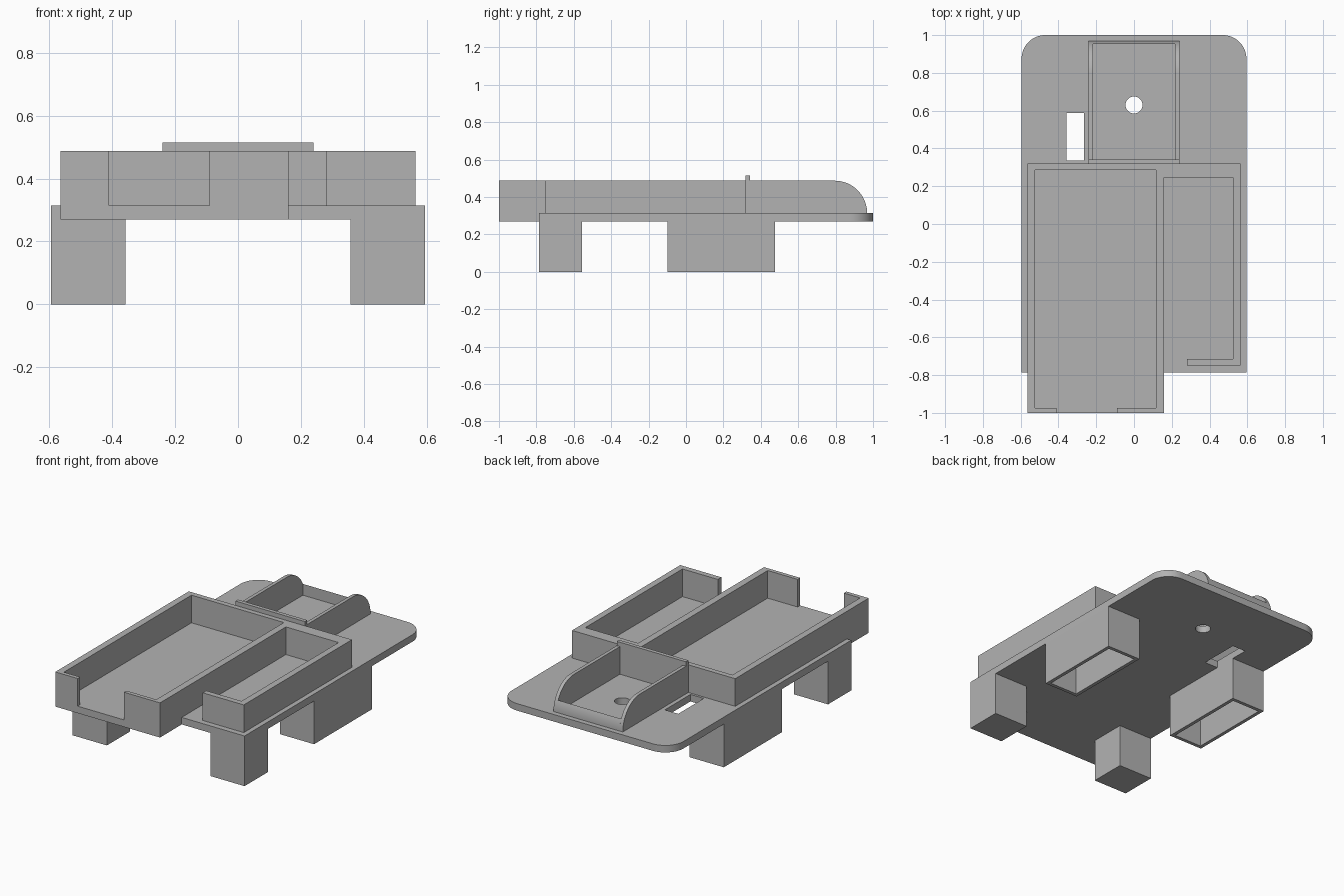
import bpy, bmesh
from math import sin, cos, pi, radians
from mathutils import Vector

cube = bpy.data.objects.get("Cube")
if cube:
    bpy.data.objects.remove(cube, do_unlink=True)

grey = bpy.data.materials.new("plain grey")
grey.use_nodes = True
grey.diffuse_color = (0.45, 0.45, 0.45, 1)
grey.node_tree.nodes["Principled BSDF"].inputs["Base Color"].default_value = grey.diffuse_color

BOTTOM, DECK, RIM = 0.27, 0.314, 0.487   # plate underside, plate top, wall top


def extrude(name, outline, lo, hi, axis="z"):
    """Extrude a flat outline: (x, y) along z, or (y, z) along x."""
    place = (lambda p: (p[0], p[1], lo)) if axis == "z" else (lambda p: (lo, p[0], p[1]))
    shift = Vector((0, 0, hi - lo)) if axis == "z" else Vector((hi - lo, 0, 0))
    bm = bmesh.new()
    face = bm.faces.new([bm.verts.new(place(p)) for p in outline])
    top = bmesh.ops.extrude_face_region(bm, geom=[face])["geom"]
    bmesh.ops.translate(bm, vec=shift, verts=[v for v in top if isinstance(v, bmesh.types.BMVert)])
    bmesh.ops.recalc_face_normals(bm, faces=bm.faces)
    mesh = bpy.data.meshes.new(name)
    bm.to_mesh(mesh)
    bm.free()
    mesh.materials.append(grey)
    obj = bpy.data.objects.new(name, mesh)
    bpy.context.collection.objects.link(obj)
    return obj


def rect(x0, x1, y0, y1):
    return [(x0, y0), (x1, y0), (x1, y1), (x0, y1)]


def arc(cx, cy, r, start, end, steps=16):
    angles = [start + (end - start) * i / steps for i in range(steps + 1)]
    return [(cx + r * cos(a), cy + r * sin(a)) for a in angles]


def activate(obj):
    bpy.ops.object.select_all(action="DESELECT")
    obj.select_set(True)
    bpy.context.view_layer.objects.active = obj


def cut(obj, cutter):
    mod = obj.modifiers.new("cut", "BOOLEAN")
    mod.operation, mod.solver, mod.object = "DIFFERENCE", "EXACT", cutter
    activate(obj)
    bpy.ops.object.modifier_apply(modifier=mod.name)
    bpy.data.objects.remove(cutter, do_unlink=True)


def smooth(obj):
    activate(obj)
    bpy.ops.object.shade_smooth_by_angle(angle=radians(30))


# Base plate with rounded back corners, a round hole and a slot
W, FRONT, R = 0.595, -0.785, 0.125
plate = extrude("base_plate",
                [(-W, FRONT), (W, FRONT)]
                + arc(W - R, 1 - R, R, 0, pi / 2)
                + arc(R - W, 1 - R, R, pi / 2, pi), BOTTOM, DECK)
cut(plate, extrude("hole_cutter", arc(0, 0.63, 0.045, 0, 2 * pi, 32)[:-1], 0.2, 0.4))
cut(plate, extrude("slot_cutter", rect(-0.358, -0.265, 0.335, 0.588), 0.2, 0.4))
smooth(plate)

# Main tray: floor overhanging the front, and walls with a front opening
extrude("main_tray_floor", rect(-0.565, 0.16, -1, FRONT), BOTTOM, DECK)
extrude("main_tray_walls", [
    (-0.565, -1), (-0.41, -1), (-0.41, -0.975), (-0.523, -0.975),
    (-0.523, 0.287), (0.117, 0.287), (0.117, -0.975), (-0.09, -0.975),
    (-0.09, -1), (0.16, -1), (0.16, 0.32), (-0.565, 0.32)], DECK, RIM)

# Narrow side tray sharing the main tray's wall
extrude("side_tray_walls", [
    (0.28, -0.75), (0.565, -0.75), (0.565, 0.32), (0.16, 0.32),
    (0.16, 0.245), (0.525, 0.245), (0.525, -0.715), (0.28, -0.715)], DECK, RIM)

# Back tray: raised inner wall, two rounded cheeks and a low curved lip
extrude("back_tray_ridge", rect(-0.24, 0.24, 0.318, 0.342), DECK, 0.514)
r = RIM - DECK
cy = 0.968 - r
cheek = [(0.342, RIM), (0.342, DECK)] + arc(cy, DECK, r, 0, pi / 2)
for side, x0, x1 in (("right", -0.24, -0.218), ("left", 0.218, 0.24)):
    smooth(extrude("back_tray_cheek_" + side, cheek, x0, x1, "x"))
lip = [(0.953, DECK)] + arc(cy, DECK, r, 0, 0.42, 6)
smooth(extrude("back_tray_lip", lip, -0.218, 0.218, "x"))

# Legs: solid at the front, hollow from below further back
T = 0.022
for side, x0, x1 in (("right", -W, -0.358), ("left", 0.358, W)):
    extrude("front_leg_" + side, rect(x0, x1, FRONT, -0.555), 0, BOTTOM)
    leg = extrude("back_leg_" + side, rect(x0, x1, -0.098, 0.476), 0, BOTTOM)
    cut(leg, extrude("pocket_cutter", rect(x0 + T, x1 - T, -0.098 + T, 0.476 - T), -0.1, BOTTOM - 0.002))
